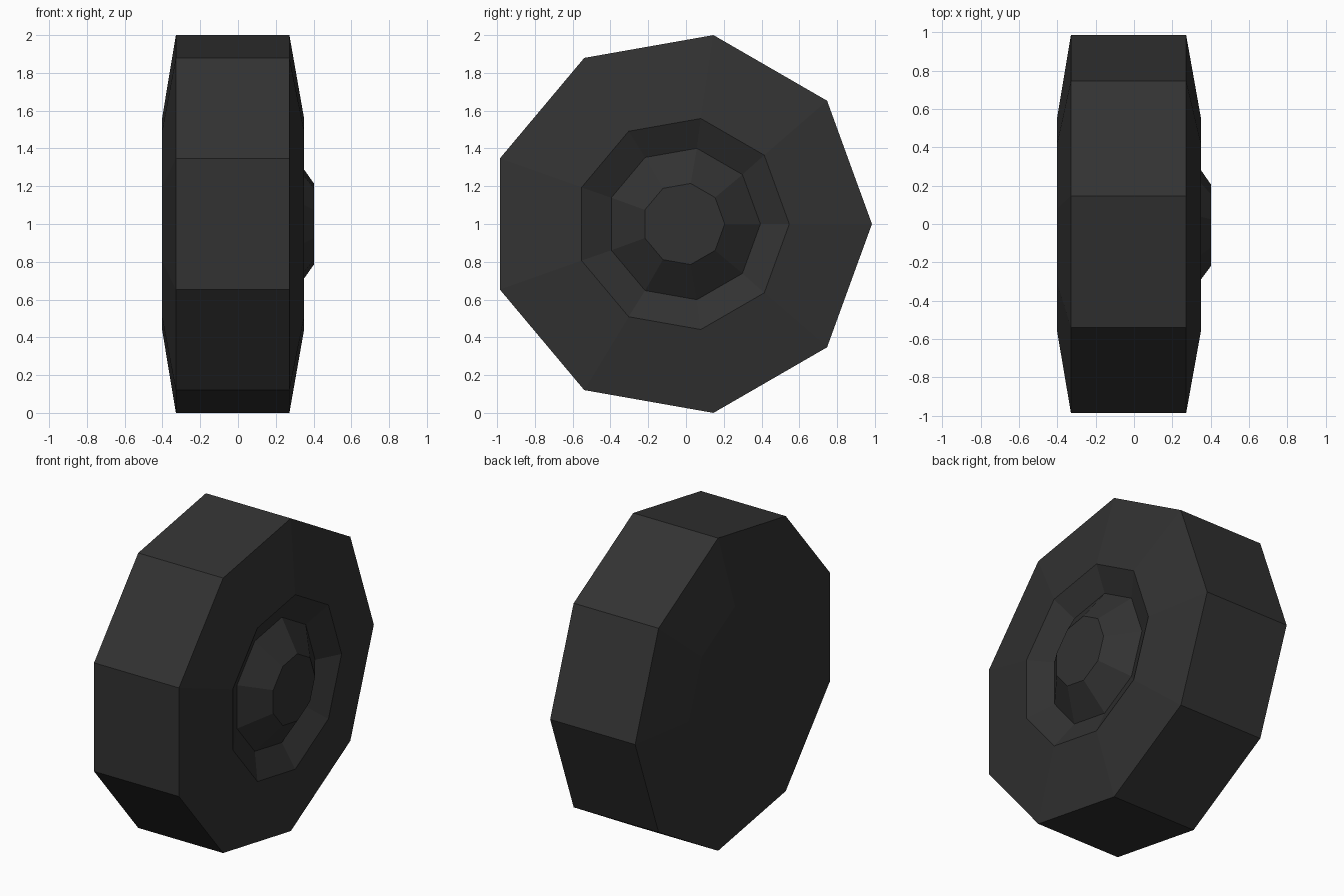
import bpy, bmesh, math

if "Cube" in bpy.data.objects:
    bpy.data.objects.remove(bpy.data.objects["Cube"])

SIDES = 9

rubber = bpy.data.materials.new("dark rubber")
rubber.diffuse_color = (0.032, 0.032, 0.032, 1)
rubber.use_nodes = True
rubber.node_tree.nodes["Principled BSDF"].inputs["Base Color"].default_value = rubber.diffuse_color


def lathe(name, profile, cap_start=False, cap_end=False):
    """Nine-sided rings (x, radius, y offset) along the x axle, bridged with flat faces."""
    bm = bmesh.new()
    rings = []
    for x, r, cy in profile:
        rings.append([bm.verts.new((x, cy + r * math.cos(math.tau * i / SIDES),
                                    1 + r * math.sin(math.tau * i / SIDES)))
                      for i in range(SIDES)])
    for a, b in zip(rings, rings[1:]):
        for i in range(SIDES):
            j = (i + 1) % SIDES
            bm.faces.new((a[i], a[j], b[j], b[i]))
    if cap_start:
        bm.faces.new(rings[0][::-1])
    if cap_end:
        bm.faces.new(rings[-1])
    mesh = bpy.data.meshes.new(name)
    bm.to_mesh(mesh)
    bm.free()
    mesh.materials.append(rubber)
    obj = bpy.data.objects.new(name, mesh)
    bpy.context.collection.objects.link(obj)
    return obj


# Tyre: flat back, tapered sidewalls, tread, and sloped recess on the outer side
lathe("tyre", [(-0.402, 0.567, -0.02), (-0.329, 1.0154, -0.031),
               (0.272, 1.0154, -0.031), (0.35, 0.567, -0.02),
               (0.27, 0.407, -0.013)], cap_start=True)

# Hub: cone rising out of the recess to a flat end
lathe("hub", [(0.27, 0.407, -0.013), (0.402, 0.218, -0.013)], cap_end=True)
